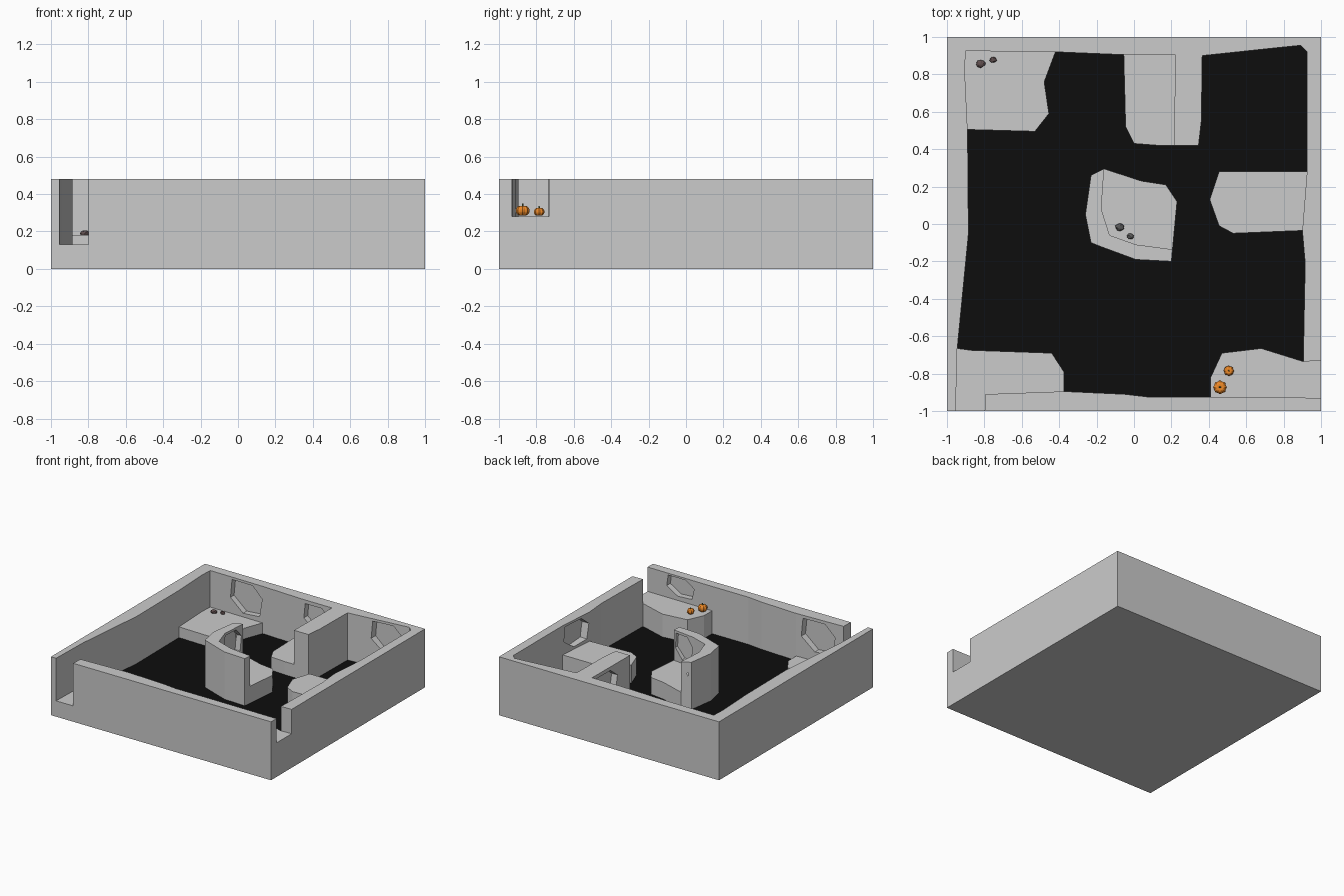
import bpy, bmesh, math, random
from mathutils import Vector, Matrix

if "Cube" in bpy.data.objects:
    bpy.data.objects.remove(bpy.data.objects["Cube"])

random.seed(4)
TOP, FLOOR = 0.48, 0.09


def material(name, rgb):
    m = bpy.data.materials.new(name)
    m.diffuse_color = (*rgb, 1)
    m.use_nodes = True
    m.node_tree.nodes["Principled BSDF"].inputs["Base Color"].default_value = m.diffuse_color
    return m


def finish(name, bm, mat=None):
    bmesh.ops.recalc_face_normals(bm, faces=bm.faces[:])
    me = bpy.data.meshes.new(name)
    bm.to_mesh(me)
    bm.free()
    ob = bpy.data.objects.new(name, me)
    bpy.context.collection.objects.link(ob)
    if mat:
        me.materials.append(mat)
    return ob


def prism(name, outline, z0, z1, mat=None, matrix=None):
    """Extrude a flat outline from z0 to z1, optionally placed by a matrix."""
    bm = bmesh.new()
    face = bm.faces.new([bm.verts.new((x, y, z0)) for x, y in outline])
    ext = bmesh.ops.extrude_face_region(bm, geom=[face])
    up = [v for v in ext["geom"] if isinstance(v, bmesh.types.BMVert)]
    bmesh.ops.translate(bm, verts=up, vec=(0, 0, z1 - z0))
    if matrix:
        bm.transform(matrix)
    return finish(name, bm, mat)


def carve(ob, cutters):
    bpy.context.view_layer.objects.active = ob
    for c in cutters:
        c.hide_render = True
        mod = ob.modifiers.new("carve", "BOOLEAN")
        mod.operation, mod.solver, mod.object = "DIFFERENCE", "EXACT", c
        bpy.ops.object.modifier_apply(modifier=mod.name)
        bpy.data.objects.remove(c)


def alcove(x, y, z, facing, w, h, depth=0.05):
    """Irregular six-sided niche cutter; facing is the wall's outward angle."""
    shape = [(-.45, .5), (.2, .5), (.5, .15), (.42, -.45), (-.1, -.5), (-.5, -.1)]
    a = math.radians(facing)
    n = Vector((math.cos(a), math.sin(a), 0))
    up = Vector((0, 0, 1))
    m = Matrix((up.cross(n), up, n)).transposed().to_4x4()
    m.translation = (x, y, z)
    return prism("alcove_cutter", [(u * w, v * h) for u, v in shape], -depth, 0.03, matrix=m)


# Pit outline and the ledges around it (height, outline overlapping the pit)
pit = [(-.42, .92), (-.48, .76), (-.455, .59), (-.53, .495), (-.89, .505), (-.885, -.05),
       (-.945, -.665), (-.87, -.675), (-.44, -.69), (-.375, -.79), (-.375, -.895),
       (-.05, -.91), (.08, -.925), (.41, -.925), (.41, -.82), (.47, -.69), (.68, -.665),
       (.905, -.735), (.915, -.21), (.9, -.035), (.53, -.05), (.455, -.01), (.405, .13),
       (.455, .28), (.925, .28), (.925, .92), (.89, .955), (.79, .945), (.365, .9),
       (.36, .55), (.345, .42), (.13, .42), (0, .43), (-.045, .52), (-.055, .905)]
ledges = [
    (.18, [(-.89, .505), (-.905, .82), (-.9, .925), (-.42, .92), (-.3, .9), (-.3, .4), (-.88, .45)]),
    (.20, [(-.055, .905), (-.1, .89), (-.1, .38), (.215, .38), (.22, .905)]),
    (.24, [(.925, .28), (.92, .33), (.35, .33), (.35, -.1), (.9, -.1), (.9, -.035)]),
    (.13, [(-.945, -.665), (-.955, -1.05), (-.8, -1.05), (-.795, -.91), (-.375, -.895),
           (-.3, -.88), (-.3, -.6), (-.93, -.6)]),
    (.28, [(.41, -.925), (1.05, -.93), (1.05, -.73), (.905, -.735), (.9, -.6), (.35, -.6), (.35, -.9)]),
]

# Outer block carved into walls, ledges and niches
walls = prism("walls_and_ledges", [(-1, -1), (1, -1), (1, 1), (-1, 1)], 0, TOP)
cuts = [prism("pit_cutter", pit, FLOOR, 1)]
cuts += [prism("ledge_cutter", o, z, 1) for z, o in ledges]
cuts += [alcove(*a) for a in [
    (-.90, .71, .335, 0, .24, .25),
    (-.57, .92, .335, -90, .29, .25),
    (.08, .905, .35, -90, .23, .20),
    (.70, .93, .34, -90, .27, .24),
    (.22, .73, .35, 180, .30, .20),
    (.913, .12, .36, 180, .29, .20),
    (.70, -.925, .39, 90, .25, .15),
    (-.57, -.902, .33, 90, .30, .25)]]
carve(walls, cuts)

# Black pit floor
prism("pit_floor", pit, FLOOR - .01, FLOOR + .002, material("black", (.004, .004, .004)))

# Free-standing centre pillar with its own ledge and two niches
pillar = prism("centre_pillar", [(-.23, .26), (-.16, .295), (.04, .23), (.17, .21), (.23, .12),
                                 (.2, -.2), (.01, -.19), (-.18, -.12), (-.23, -.1), (-.26, .05)],
               FLOOR - .01, TOP)
carve(pillar, [
    prism("ledge_cutter", [(-.16, .295), (-.175, .08), (-.13, -.06), (.01, -.11), (.2, -.135),
                           (.3, -.14), (.3, .4), (-.155, .4)], .23, 1),
    alcove(-.168, .175, .36, 0, .20, .20, .04),
    alcove(.105, -.122, .36, 90, .17, .20, .04)])

# Pumpkins: ribbed spheres with a stem
orange, stem_mat = material("orange", (.85, .25, .02)), material("stem", (.12, .16, .04))
for size, x, y, r, h in [("large", .46, -.873, .037, .062), ("small", .507, -.785, .028, .05)]:
    bm = bmesh.new()
    bmesh.ops.create_uvsphere(bm, u_segments=32, v_segments=12, radius=1)
    for v in bm.verts:
        rib = 1 - .13 * (.5 - .5 * math.cos(8 * math.atan2(v.co.y, v.co.x)))
        rad = math.hypot(v.co.x, v.co.y)
        dip = .25 * max(0, 1 - rad * 1.6)
        v.co = (x + v.co.x * r * rib, y + v.co.y * r * rib,
                .28 + h / 2 + v.co.z * h / 2 * (1 - dip))
    finish(size + "_pumpkin", bm, orange)
    bm = bmesh.new()
    bmesh.ops.create_cone(bm, cap_ends=True, segments=6, radius1=r * .16, radius2=r * .1, depth=h * .3,
                          matrix=Matrix.Translation((x, y, .28 + h * .97)))
    finish(size + "_pumpkin_stem", bm, stem_mat)

# Small rocks on two of the ledges
brown, grey = material("brown_rock", (.12, .08, .08)), material("grey_rock", (.1, .1, .1))
for i, (x, y, z, r, mat) in enumerate([(-.82, .857, .18, .026, brown), (-.753, .878, .18, .02, brown),
                                       (-.075, -.017, .23, .026, grey), (-.02, -.066, .23, .019, grey)]):
    bm = bmesh.new()
    bmesh.ops.create_icosphere(bm, subdivisions=2, radius=r)
    for v in bm.verts:
        v.co *= random.uniform(.85, 1.05)
        v.co = (x + v.co.x, y + v.co.y * .85, z + .009 + v.co.z * .7)
    finish("rock_%d" % (i + 1), bm, mat)
